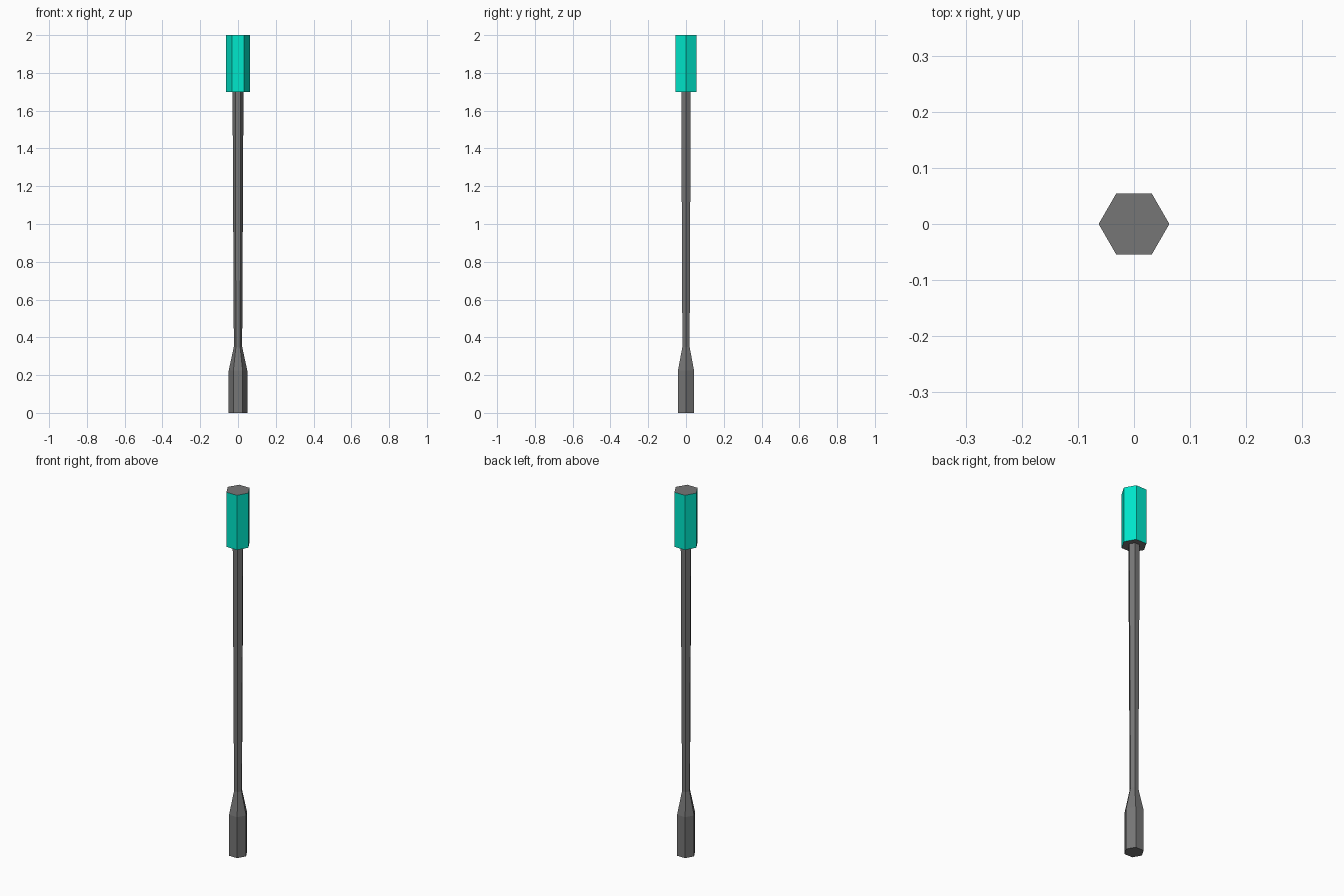
import bpy, bmesh
from math import cos, sin, tau

if "Cube" in bpy.data.objects:
    bpy.data.objects.remove(bpy.data.objects["Cube"])

SIDES = 6


def hex_lathe(name, profile):
    """Stack hexagonal rings given as (radius, z), closed at both ends."""
    bm = bmesh.new()
    rings = [[bm.verts.new((r * cos(tau * i / SIDES), r * sin(tau * i / SIDES), z))
              for i in range(SIDES)] for r, z in profile]
    for low, high in zip(rings, rings[1:]):
        for i in range(SIDES):
            j = (i + 1) % SIDES
            bm.faces.new((low[i], low[j], high[j], high[i]))
    bm.faces.new(rings[0][::-1])
    bm.faces.new(rings[-1])
    bm.normal_update()
    mesh = bpy.data.meshes.new(name)
    bm.to_mesh(mesh)
    bm.free()
    obj = bpy.data.objects.new(name, mesh)
    bpy.context.collection.objects.link(obj)
    return obj


def material(name, color):
    mat = bpy.data.materials.new(name)
    mat.diffuse_color = (*color, 1)
    mat.use_nodes = True
    mat.node_tree.nodes["Principled BSDF"].inputs["Base Color"].default_value = mat.diffuse_color
    return mat


grey = material("dark_grey", (0.18, 0.18, 0.18))
teal = material("teal_glow", (0.0, 0.8, 0.6))

# Post: wide foot, sloped shoulder, then a shaft widening slightly to the top
post = hex_lathe("lamp_post", [(0.049, 0), (0.049, 0.225), (0.022, 0.35), (0.029, 1.7)])
post.data.materials.append(grey)

# Lamp head: teal side panels with grey end caps
head = hex_lathe("lamp_head", [(0.063, 1.7), (0.063, 2.0)])
head.data.materials.append(teal)
head.data.materials.append(grey)
for face in head.data.polygons:
    if abs(face.normal.z) > 0.5:
        face.material_index = 1
